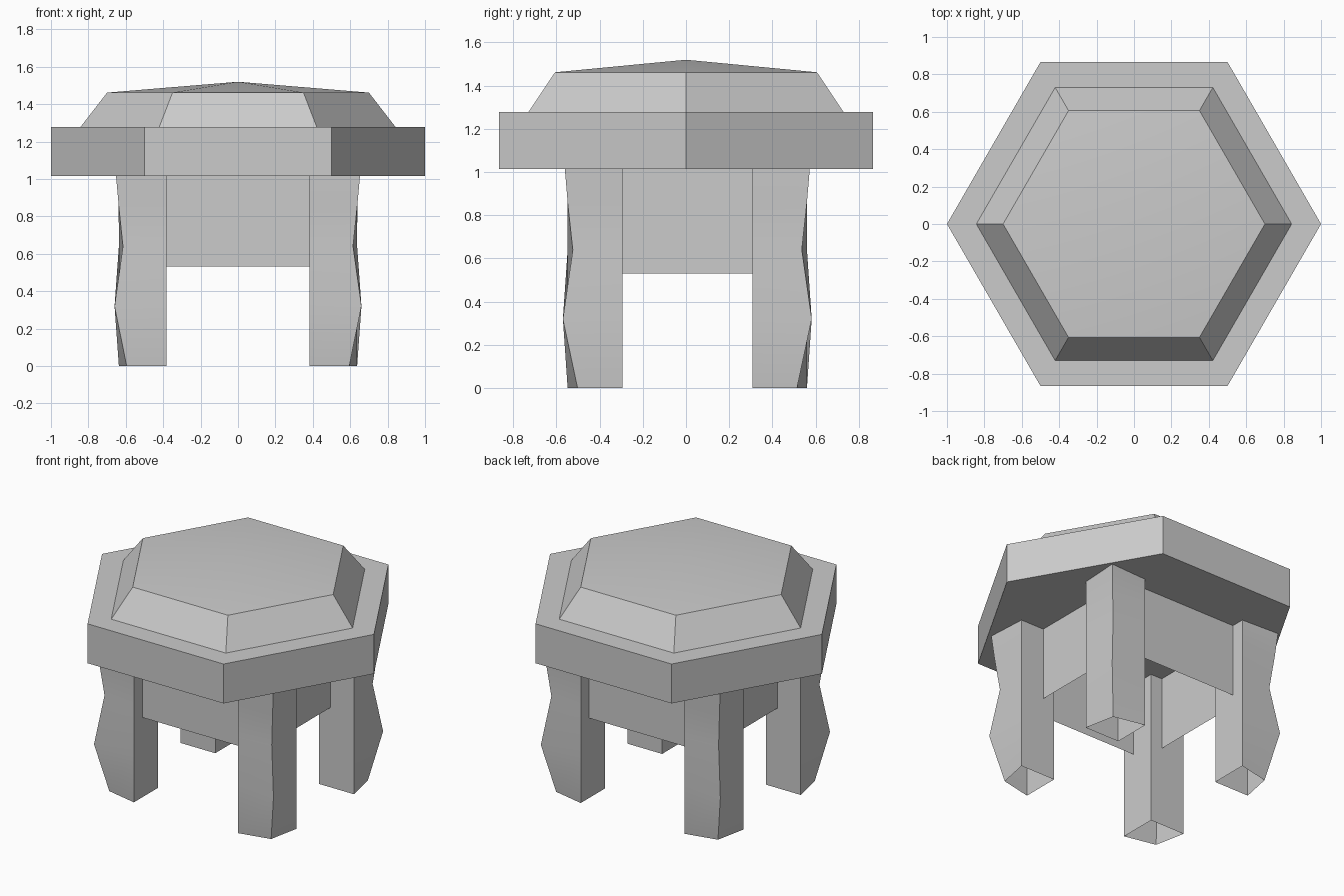
import bpy
import bmesh
import math

cube = bpy.data.objects.get("Cube")
if cube:
    bpy.data.objects.remove(cube, do_unlink=True)

grey = bpy.data.materials.new("plain grey")
grey.use_nodes = True
COLOUR = (0.6, 0.6, 0.6, 1.0)
grey.diffuse_color = COLOUR
grey.node_tree.nodes["Principled BSDF"].inputs["Base Color"].default_value = COLOUR

BASE_Y = 0.006   # the base sits slightly behind the seat centre
SEAT_Z = 1.015


def loft(name, rings, cap_bottom=False, cap_top=False, apex=None):
    """Skin a stack of matching rings, with optional caps or a pointed top."""
    bm = bmesh.new()
    loops = [[bm.verts.new(p) for p in ring] for ring in rings]
    n = len(loops[0])
    for low, high in zip(loops, loops[1:]):
        for i in range(n):
            j = (i + 1) % n
            bm.faces.new((low[i], low[j], high[j], high[i]))
    if cap_bottom:
        bm.faces.new(loops[0][::-1])
    if cap_top:
        bm.faces.new(loops[-1])
    if apex:
        tip = bm.verts.new(apex)
        for i in range(n):
            bm.faces.new((loops[-1][i], loops[-1][(i + 1) % n], tip))
    mesh = bpy.data.meshes.new(name)
    bm.to_mesh(mesh)
    bm.free()
    mesh.materials.append(grey)
    obj = bpy.data.objects.new(name, mesh)
    bpy.context.collection.objects.link(obj)
    bpy.ops.object.select_all(action="DESELECT")
    obj.select_set(True)
    bpy.context.view_layer.objects.active = obj
    bpy.ops.object.shade_smooth_by_angle(angle=math.radians(30))
    return obj


def hexagon(radius, z):
    return [(radius * math.cos(k * math.pi / 3), radius * math.sin(k * math.pi / 3), z)
            for k in range(6)]


# Seat slab and padded cushion
loft("seat_slab", [hexagon(1, SEAT_Z), hexagon(1, 1.277)], cap_bottom=True, cap_top=True)
loft("cushion", [hexagon(0.843, 1.277), hexagon(0.7, 1.462)], apex=(0, 0, 1.52))

# Apron: four thin walls in a square, open below
APRON = 0.466
loft("apron", [[(sx * APRON, BASE_Y + sy * APRON, z)
                for sx, sy in ((-1, -1), (1, -1), (1, 1), (-1, 1))]
               for z in (0.531, SEAT_Z)])

# Legs: square section, open foot, outer corner waves in and out
IN_X, OUT_X, IN_Y, OUT_Y = 0.382, 0.637, 0.301, 0.554
CORNER = [(0, 0.595, 0.508), (0.32, 0.66, 0.576), (0.64, 0.615, 0.53),
          (0.86, 0.638, 0.554), (SEAT_Z, 0.652, 0.567)]
for side, sx in (("left", 1), ("right", -1)):
    for end, sy in (("front", -1), ("back", 1)):
        rings = []
        for z, cx, cy in CORNER:
            section = [(IN_X, IN_Y), (OUT_X, IN_Y), (cx, cy), (IN_X, OUT_Y)]
            if sx * sy < 0:
                section.reverse()
            rings.append([(sx * x, BASE_Y + sy * y, z) for x, y in section])
        loft(f"{end}_{side}_leg", rings)
